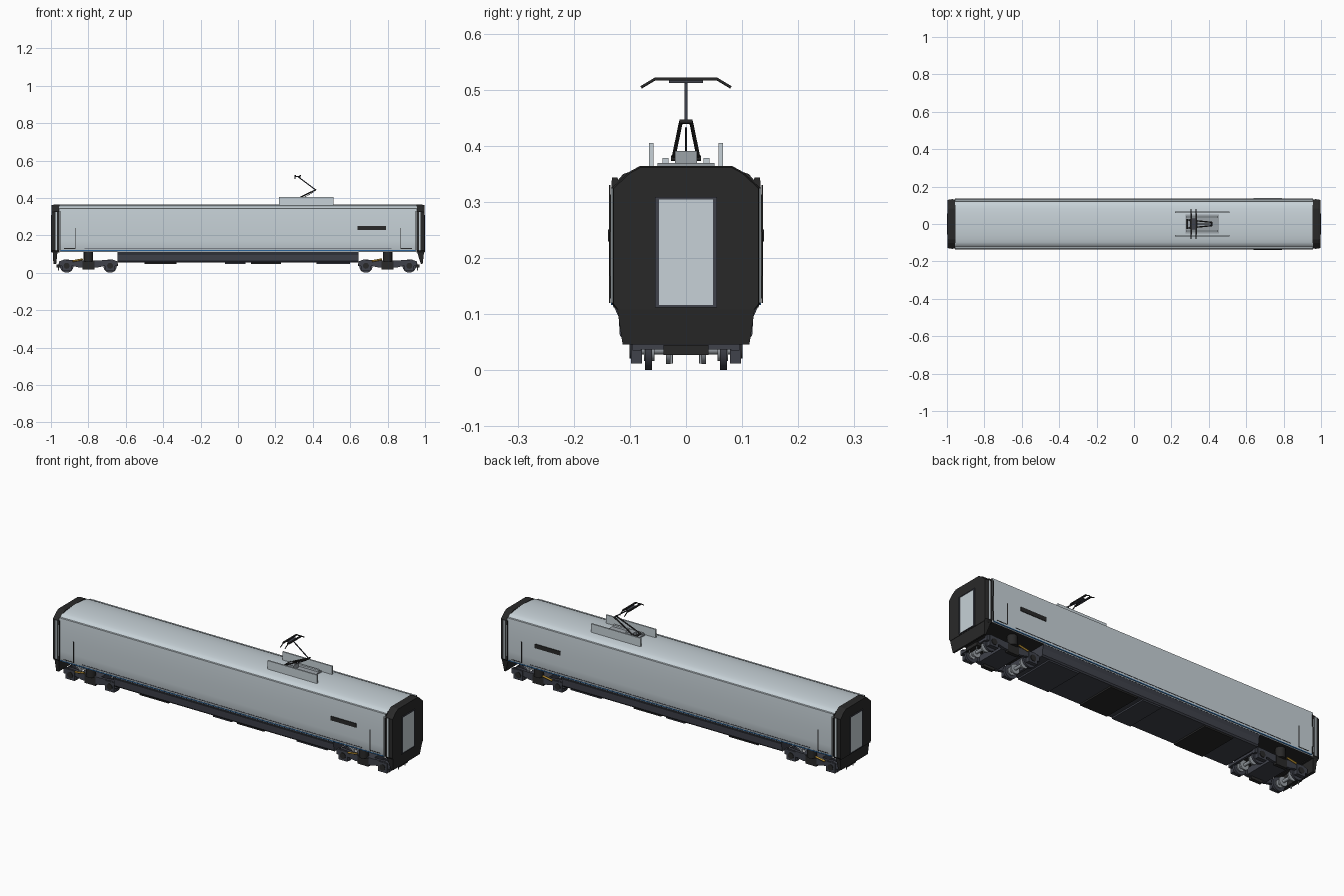
import bpy, bmesh, math
from mathutils import Vector

if "Cube" in bpy.data.objects:
    bpy.data.objects.remove(bpy.data.objects["Cube"])


def material(name, rgb):
    m = bpy.data.materials.new(name)
    m.diffuse_color = (*rgb, 1)
    m.use_nodes = True
    m.node_tree.nodes["Principled BSDF"].inputs["Base Color"].default_value = m.diffuse_color
    return m


SILVER = material("silver paint", (0.57, 0.64, 0.68))
BLACK = material("black", (0.022, 0.022, 0.022))
DARK = material("dark blue grey", (0.05, 0.054, 0.07))
STEEL = material("steel", (0.33, 0.36, 0.39))
BLUE = material("blue stripe", (0.02, 0.12, 0.32))
YELLOW = material("yellow damper", (0.45, 0.26, 0.03))


def finish(name, bm, *mats):
    bmesh.ops.recalc_face_normals(bm, faces=bm.faces)
    me = bpy.data.meshes.new(name)
    bm.to_mesh(me)
    bm.free()
    ob = bpy.data.objects.new(name, me)
    bpy.context.collection.objects.link(ob)
    for m in mats:
        me.materials.append(m)
    return ob


def loft(name, rings, *mats):
    bm = bmesh.new()
    rows = [[bm.verts.new(p) for p in r] for r in rings]
    n = len(rows[0])
    for a, b in zip(rows, rows[1:]):
        for i in range(n):
            j = (i + 1) % n
            bm.faces.new((a[i], a[j], b[j], b[i]))
    bm.faces.new(rows[0])
    bm.faces.new(rows[-1])
    return finish(name, bm, *mats)


def section(half, x):
    """Full ring from a half cross-section of (y, z) points."""
    return [(x, y, z) for y, z in half] + [(x, -y, z) for y, z in reversed(half) if y > 0]


def prism(name, half, x0, x1, *mats):
    return loft(name, [section(half, x0), section(half, x1)], *mats)


def box(name, x, y, z, mat):
    """Box from (min, max) pairs."""
    ring = lambda h: [(x[0], y[0], h), (x[1], y[0], h), (x[1], y[1], h), (x[0], y[1], h)]
    return loft(name, [ring(z[0]), ring(z[1])], mat)


def smooth(ob, deg=35):
    bpy.ops.object.select_all(action='DESELECT')
    bpy.context.view_layer.objects.active = ob
    ob.select_set(True)
    bpy.ops.object.shade_smooth_by_angle(angle=math.radians(deg))


def bar(name, a, b, r, mat, sides=8):
    """Round bar between two points."""
    a, b = Vector(a), Vector(b)
    d = b - a
    bm = bmesh.new()
    bmesh.ops.create_cone(bm, cap_ends=True, segments=sides, radius1=r, radius2=r, depth=d.length)
    ob = finish(name, bm, mat)
    q = d.to_track_quat('Z', 'Y').to_matrix().to_4x4()
    q.translation = (a + b) / 2
    ob.data.transform(q)
    smooth(ob, 50)
    return ob


# Car body: slightly bulged sides, gutter step and curved roof; black floor
half = [(0.129, 0.112), (0.134, 0.125), (0.136, 0.17), (0.136, 0.24), (0.135, 0.30),
        (0.132, 0.343), (0.122, 0.343), (0.121, 0.339)]
half += [(0.121 * math.cos(t), 0.339 + 0.025 * math.sin(t) ** 0.9)
         for t in [math.radians(a) for a in (22, 36, 48, 60, 70, 80, 90)]]
half[-1] = (0, 0.364)
body = prism("car_body", half, -0.957, 0.957, SILVER, BLACK)
for p in body.data.polygons:
    if p.normal.z < -0.9 and p.center.z < 0.12 or abs(p.normal.x) > 0.9:
        p.material_index = 1
smooth(body, 30)

# Equipment skirt between the bogies, with belly boxes
prism("underfloor_skirt", [(0.112, 0.055), (0.118, 0.062), (0.12, 0.095), (0.129, 0.114)],
      -0.645, 0.645, DARK)
for i, (a, b) in enumerate([(-0.5, -0.33), (-0.07, 0.04), (0.07, 0.23), (0.42, 0.6)]):
    box(f"belly_box_{i}", (a, b), (-0.11, 0.11), (0.047, 0.058), BLACK if i % 2 == 0 else DARK)

# Details on both sides
for s in (-1, 1):
    def plate(name, x, z, mat, y=0.1345, out=0.137):
        box(name, x, sorted((s * y, s * out)), z, mat)
    plate("side_window_band", (0.64, 0.79), (0.229, 0.251), BLACK, 0.134, 0.139)
    plate("sill_line", (-0.82, 0.82), (0.129, 0.132), DARK, 0.13, 0.1355)
    plate("blue_sill_stripe", (-0.95, 0.95), (0.116, 0.121), BLUE, 0.125, 0.1335)
    for e in (-1, 1):
        plate("door_seam", (e * 0.87 - 0.002, e * 0.87 + 0.002), (0.128, 0.24), BLACK)
        plate("door_sill", sorted((e * 0.87, e * 0.93)), (0.128, 0.131), BLACK, 0.13, 0.1358)
        plate("end_seam", sorted((e * 0.95, e * 0.954)), (0.12, 0.33), BLACK)

# Black end caps with gangway door and lower fairing
cap = [(0.123, 0.108), (0.131, 0.118), (0.131, 0.326), (0.102, 0.353), (0.082, 0.364)]
for e in (-1, 1):
    small = [(y * 0.985, 0.11 + (z - 0.11) * 0.99) for y, z in cap]
    loft("end_cap", [section(cap, e * 0.955), section(cap, e * 0.985), section(small, e * 0.996)], BLACK)
    for s in (-1, 1):
        box("end_side_strip", sorted((e * 0.967, e * 0.976)), sorted((s * 0.12, s * 0.1335)),
            (0.12, 0.325), SILVER)
    # fairing: raked at one end, upright at the other
    bx = (0.957, 0.995, 0.978, 0.987) if e > 0 else (0.965, 0.99, 0.972, 0.987)
    ring = lambda x0, x1, y, z: [(e * x0, -y, z), (e * x1, -y, z), (e * x1, y, z), (e * x0, y, z)]
    loft("end_fairing", [ring(bx[0], bx[1], 0.123, 0.112), ring(bx[2], bx[3], 0.113, 0.046)], BLACK)
    xs = sorted((e * 0.99, e * 1.0))
    for s in (-1, 1):
        box("gangway_frame_side", xs, sorted((s * 0.048, s * 0.055)), (0.112, 0.309), DARK)
    box("gangway_frame_top", xs, (-0.048, 0.048), (0.304, 0.309), DARK)
    box("gangway_frame_bottom", xs, (-0.048, 0.048), (0.112, 0.116), DARK)
    box("gangway_door", sorted((e * 0.99, e * 0.998)), (-0.048, 0.048), (0.116, 0.304), SILVER)

# Bogies
for c in (-0.8, 0.8):
    for s in (-1, 1):
        side = [(-0.157, 0.035), (-0.157, 0.06), (-0.13, 0.07), (-0.06, 0.066), (0.06, 0.066),
                (0.13, 0.07), (0.157, 0.06), (0.157, 0.035), (0.08, 0.035), (0.05, 0.028),
                (-0.05, 0.028), (-0.08, 0.035)]
        loft("bogie_side_frame", [[(c + x, s * y, z) for x, z in side] for y in (0.08, 0.095)], DARK)
        bar("air_spring", (c, s * 0.088, 0.06), (c, s * 0.088, 0.114), 0.024, BLACK, 16)
        box("frame_pad", (c - 0.032, c + 0.032), sorted((s * 0.078, s * 0.097)), (0.018, 0.062), BLACK)
        bar("yellow_damper", (c - 0.085, s * 0.1, 0.062), (c - 0.03, s * 0.1, 0.072), 0.005, YELLOW)
        for a in (-0.116, 0.116):
            x = c + a
            box("axle_box", (x - 0.026, x + 0.026), sorted((s * 0.078, s * 0.098)), (0.012, 0.064), DARK)
            bar("axle_cover", (x, s * 0.095, 0.037), (x, s * 0.101, 0.037), 0.016, BLACK, 16)
            bar("wheel", (x, s * 0.061, 0.036), (x, s * 0.073, 0.036), 0.036, DARK, 28)
            bar("brake_disc", (x, s * 0.028, 0.036), (x, s * 0.036, 0.036), 0.025, STEEL, 24)
            bar("wheel_hub", (x, s * 0.056, 0.036), (x, s * 0.075, 0.036), 0.02, STEEL, 20)
    for a in (-0.116, 0.116):
        bar("axle", (c + a, -0.08, 0.036), (c + a, 0.08, 0.036), 0.008, STEEL, 12)
    box("bogie_bolster", (c - 0.055, c + 0.055), (-0.085, 0.085), (0.032, 0.066), DARK)
    box("bogie_pivot", (c - 0.025, c + 0.025), (-0.03, 0.03), (0.06, 0.114), BLACK)
    for a in (-0.153, 0.153):
        box("bogie_headstock", (c + a - 0.006, c + a + 0.006), (-0.085, 0.085), (0.037, 0.05), DARK)
    e = 1 if c > 0 else -1
    box("coupler_box", sorted((e * 0.945, e * 0.97)), (-0.04, 0.04), (0.027, 0.045), BLACK)
    for s in (-1, 1):
        bar("guard_pipe", (e * 0.96, s * 0.026, 0.012), (e * 0.96, s * 0.026, 0.045), 0.0025, STEEL)

# Roof shields and pantograph mount
for s in (-1, 1):
    box("roof_shield", (0.22, 0.51), sorted((s * 0.058, s * 0.066)), (0.355, 0.405), SILVER)
    box("mount_rail", (0.28, 0.45), sorted((s * 0.031, s * 0.042)), (0.366, 0.378), SILVER)
box("mount_plate", (0.275, 0.455), (-0.051, 0.051), (0.36, 0.369), STEEL)
box("drive_box", (0.3, 0.34), (-0.02, 0.02), (0.369, 0.391), STEEL)

# Pantograph: A-shaped lower arm, single upper arm, two contact strips with horns
knee = 0.415
for s in (-1, 1):
    bar("lower_arm", (0.285, s * 0.022, 0.38), (knee, s * 0.009, 0.443), 0.0035, BLACK)
bar("control_rod", (0.31, 0, 0.378), (knee - 0.01, 0, 0.432), 0.0015, DARK)
bar("arm_base", (0.285, -0.027, 0.378), (0.285, 0.027, 0.378), 0.005, BLACK)
bar("knee_joint", (knee, -0.012, 0.443), (knee, 0.012, 0.443), 0.004, BLACK)
bar("upper_arm", (knee, 0, 0.443), (0.32, 0, 0.514), 0.003, DARK)
box("head_frame", (0.305, 0.332), (-0.03, 0.03), (0.512, 0.516), DARK)
for x in (0.305, 0.332):
    box("contact_strip", (x - 0.004, x + 0.004), (-0.056, 0.056), (0.516, 0.522), BLACK)
    for s in (-1, 1):
        bar("head_horn", (x, s * 0.055, 0.519), (x, s * 0.08, 0.504), 0.0025, BLACK)
